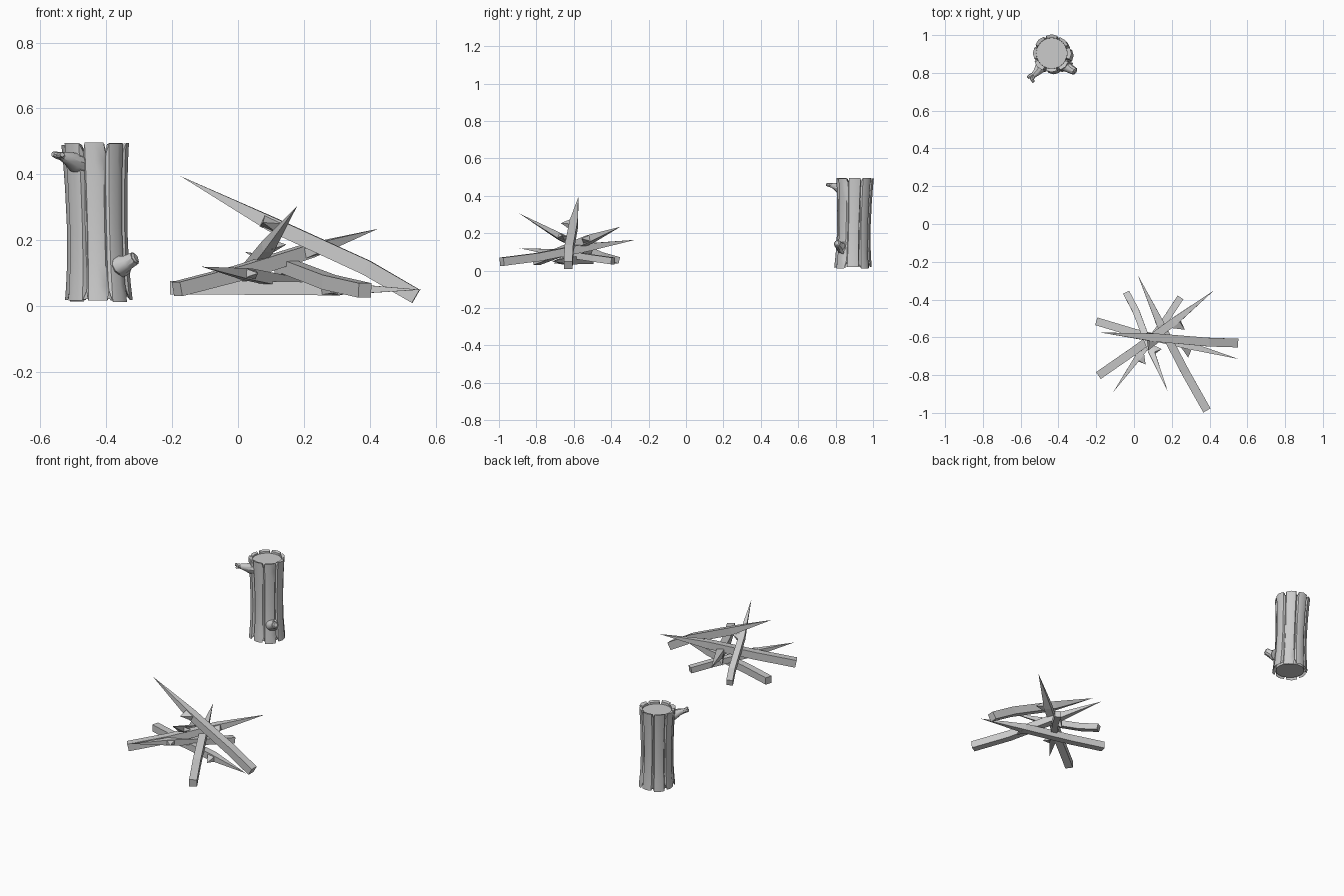
import bpy, bmesh, math, random
from mathutils import Vector

if "Cube" in bpy.data.objects:
    bpy.data.objects.remove(bpy.data.objects["Cube"])

random.seed(4)


def finish(name, bm, smooth=False):
    bmesh.ops.recalc_face_normals(bm, faces=bm.faces[:])
    me = bpy.data.meshes.new(name)
    bm.to_mesh(me)
    bm.free()
    ob = bpy.data.objects.new(name, me)
    bpy.context.collection.objects.link(ob)
    if smooth:
        bpy.context.view_layer.objects.active = ob
        ob.select_set(True)
        bpy.ops.object.shade_smooth_by_angle(angle=math.radians(35))
        ob.select_set(False)
    return ob


def sweep(bm, pts, radii, sides, turn=0.0):
    """Polygon tube along a path; a zero radius makes a point."""
    pts = [Vector(p) for p in pts]
    rings = []
    for i, p in enumerate(pts):
        d = (pts[min(i + 1, len(pts) - 1)] - pts[max(i - 1, 0)]).normalized()
        side = d.cross(Vector((0, 0, 1))).normalized()
        up = side.cross(d)
        if radii[i] == 0:
            rings.append([bm.verts.new(p)])
            continue
        rings.append([bm.verts.new(p + radii[i] * (math.cos(a) * side + math.sin(a) * up))
                      for a in (turn + k * math.tau / sides for k in range(sides))])
    for a, b in zip(rings, rings[1:]):
        for k in range(sides):
            n = (k + 1) % sides
            if len(b) == 1:
                bm.faces.new((a[k], a[n], b[0]))
            else:
                bm.faces.new((a[k], a[n], b[n], b[k]))
    for r in (rings[0], rings[-1]):
        if len(r) > 2:
            bm.faces.new(r)


# Split sticks: square butt, slight bend, side splinter, long pointed end
def stick(name, pts, thorn, half):
    bm = bmesh.new()
    r = half * math.sqrt(2)
    sweep(bm, pts, [r, r, r * 0.95, 0], 4, math.pi / 4)
    b, t = Vector(pts[1]), Vector(pts[2])
    d = (t - b).normalized()
    out = Vector(thorn).normalized()
    out = (out - d * out.dot(d)).normalized()
    w = d.cross(out) * half * 0.9
    root = t + out * half * 0.3
    base = [bm.verts.new(root + d * f + w * s)
            for f, s in ((-half * 2, -1), (-half * 2, 1), (half * 1.2, 1), (half * 1.2, -1))]
    apex = bm.verts.new(t + out * half * 3.1 + d * half * 0.8)
    bm.faces.new(base)
    for k in range(4):
        bm.faces.new((base[k], base[(k + 1) % 4], apex))
    finish(name, bm)


sticks = [
    ("leaning_stick", [(.54, -.63, .03), (.39, -.625, .117), (.10, -.60, .25), (-.175, -.575, .395)], (0, -1, -.1), .023),
    ("rising_stick", [(-.185, -.80, .052), (0, -.672, .10), (.215, -.515, .168), (.425, -.35, .235)], (.6, -.8, 0), .022),
    ("front_stick", [(.385, -.985, .048), (.275, -.79, .073), (.14, -.53, .125), (.02, -.27, .165)], (-.1, -.3, -1), .022),
    ("ground_stick", [(-.20, -.515, .056), (0, -.575, .056), (.285, -.642, .053), (.555, -.715, .05)], (0, -1, -.2), .021),
    ("steep_stick", [(-.04, -.365, .055), (.01, -.46, .082), (.09, -.67, .18), (.18, -.89, .305)], (1, .2, .1), .018),
    ("low_stick", [(.245, -.39, .052), (.18, -.49, .066), (.025, -.70, .098), (-.11, -.89, .12)], (1, -.6, 0), .018),
]
for s in sticks:
    stick(*s)

# Log bark: eight plates with notched seams at both rims
CX, CY, PLATES = -.43, .898, 8
bm = bmesh.new()
cols = []
for p in range(PLATES):
    top, bot = .497 - random.random() * .008, .012 + random.random() * .008
    cut, cut2 = random.uniform(.02, .032), random.uniform(.02, .035)
    bulge = random.uniform(-.003, .004)
    for off, dr, seam in ((0, -.008, 1), (5, 0, 0), (22.5, .004, 0), (40, 0, 0)):
        a = math.radians(p * 45 + off + 22)
        t, b = top - cut * seam, bot + cut2 * seam
        col = []
        for z, rad in ((t - .004, .082), (t, .098), (.44, .094), (.36, .09), (.24, .087),
                       (.13, .089), (.06, .094), (b, .098), (b + .004, .082)):
            k = (z - .25) / .25
            rr = rad if rad < .083 else rad + dr + bulge
            col.append(bm.verts.new((CX - .006 * k + rr * math.cos(a),
                                     CY + .006 * k + rr * math.sin(a), z)))
        # inner lip runs down past the core top and bottom
        for at, z in ((0, .45), (len(col), .06)):
            k = (z - .25) / .25
            col.insert(at, bm.verts.new((CX - .006 * k + .08 * math.cos(a),
                                         CY + .006 * k + .08 * math.sin(a), z)))
        cols.append(col)
for i, c in enumerate(cols):
    n = cols[(i + 1) % len(cols)]
    for j in range(len(c) - 1):
        bm.faces.new((c[j], c[j + 1], n[j + 1], n[j]))
finish("log_bark", bm, True)

# Log wood core, slightly recessed
bm = bmesh.new()
rings = [[bm.verts.new((CX - s * .006 + .0815 * math.cos(k * math.tau / 24),
                        CY + s * .006 + .0815 * math.sin(k * math.tau / 24), z))
          for k in range(24)] for s, z in ((-1, .022), (1, .478))]
for r in rings:
    bm.faces.new(r)
for k in range(24):
    n = (k + 1) % 24
    bm.faces.new((rings[0][k], rings[0][n], rings[1][n], rings[1][k]))
finish("log_core", bm, True)

# Branch stubs
bm = bmesh.new()
sweep(bm, [(-.355, .85, .12), (-.355, .83, .125), (-.335, .82, .133), (-.313, .808, .146)],
      [.034, .031, .023, .02], 10)
sweep(bm, [(-.313, .808, .146), (-.309, .806, .148)], [.017, .012], 10)
finish("lower_branch", bm, True)

bm = bmesh.new()
sweep(bm, [(-.475, .85, .43), (-.498, .825, .438), (-.518, .80, .45), (-.535, .785, .455)],
      [.034, .029, .019, .014], 10)
sweep(bm, [(-.525, .793, .452), (-.55, .783, .458), (-.562, .775, .462)], [.013, .011, .008], 8)
sweep(bm, [(-.53, .79, .453), (-.54, .768, .458), (-.533, .75, .46)], [.013, .011, .007], 8)
finish("upper_branch", bm, True)
